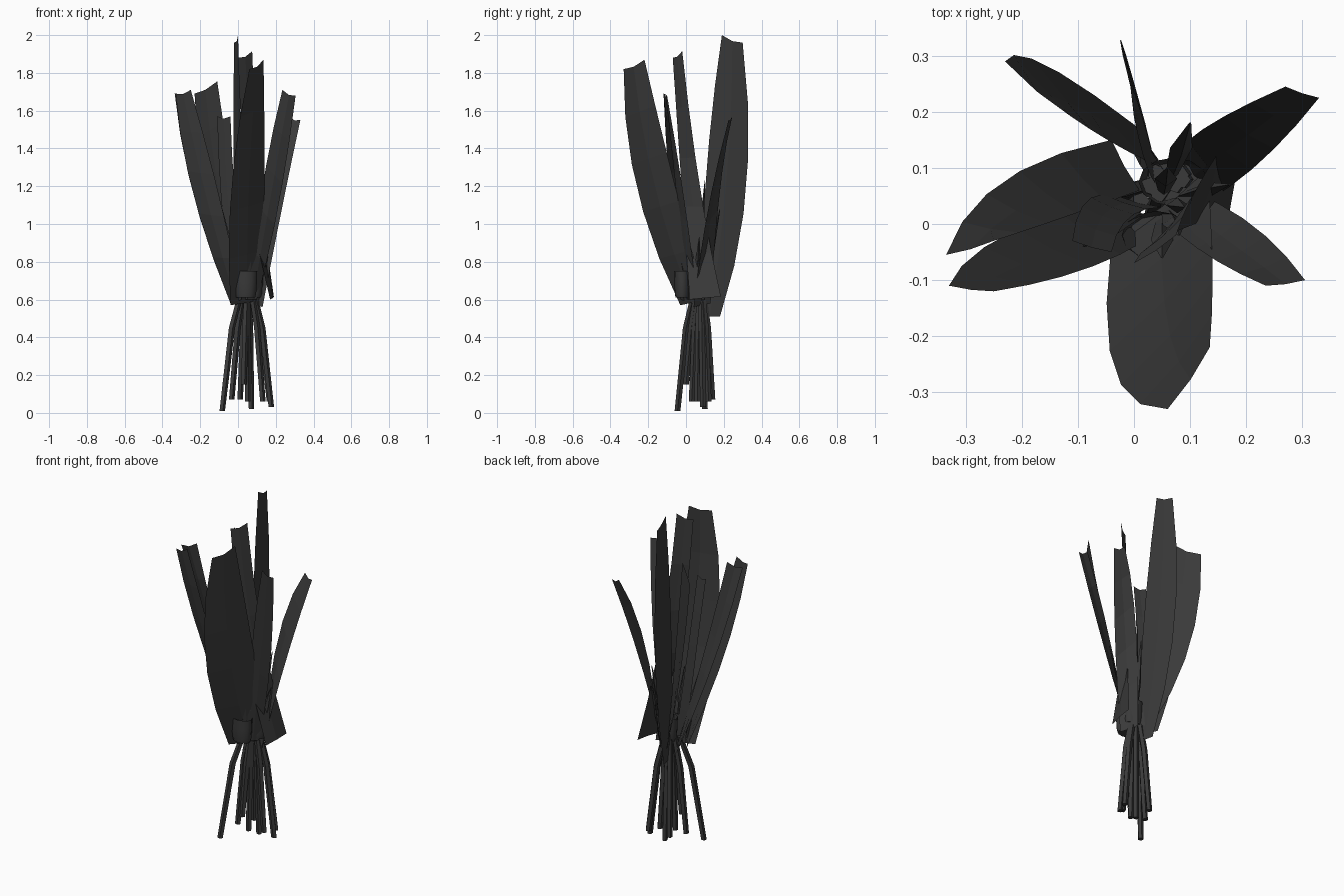
import bpy
import bmesh
import math
from mathutils import Vector

if "Cube" in bpy.data.objects:
    bpy.data.objects.remove(bpy.data.objects["Cube"], do_unlink=True)

# One dark colour for the whole dried bundle
charcoal = bpy.data.materials.new("charcoal")
charcoal.use_nodes = True
charcoal.diffuse_color = (0.042, 0.042, 0.042, 1)
shader = next(n for n in charcoal.node_tree.nodes if n.type == "BSDF_PRINCIPLED")
shader.inputs["Base Color"].default_value = charcoal.diffuse_color
shader.inputs["Roughness"].default_value = 0.9


def make_object(name, bm):
    """Turn a bmesh into a named object with the shared material."""
    mesh = bpy.data.meshes.new(name)
    bm.to_mesh(mesh)
    bm.free()
    mesh.materials.append(charcoal)
    obj = bpy.data.objects.new(name, mesh)
    bpy.context.collection.objects.link(obj)
    return obj


def through(points, t):
    """Point on the smooth arc through three given points."""
    start, middle, end = (Vector(p) for p in points)
    return (start * (1 - t) * (1 - 2 * t) + middle * 4 * t * (1 - t)
            + end * t * (2 * t - 1))


def bridge(bm, rows, closed=False):
    """Join neighbouring rows of vertices with quads."""
    for lower, upper in zip(rows, rows[1:]):
        count = len(lower)
        for i in range(count if closed else count - 1):
            j = (i + 1) % count
            bm.faces.new((lower[i], lower[j], upper[j], upper[i]))


def leaf(name, left_edge, right_edge, steps=5):
    """Thin blade between two arched edges, cupped slightly along its middle."""
    bm = bmesh.new()
    rows = []
    for k in range(steps + 1):
        t = k / steps
        left, right = through(left_edge, t), through(right_edge, t)
        along = through(left_edge, t + 0.05) - through(left_edge, t - 0.05)
        across = right - left
        cup = across.cross(along).normalized() * across.length * 0.03
        notch = Vector((0, 0, -0.012)) if k == steps else Vector()
        middle = (left + right) / 2 + cup + notch
        rows.append([bm.verts.new(p) for p in (left, middle, right)])
    bridge(bm, rows)
    return make_object(name, bm)


def tapered_tube(name, rings, sides, squash=1.0, bottom=True, top=True):
    """Loft through rings given as (centre, radius)."""
    bm = bmesh.new()
    rows = []
    for centre, radius in rings:
        row = []
        for i in range(sides):
            a = math.tau * i / sides
            offset = Vector((math.cos(a), math.sin(a) * squash, 0)) * radius
            row.append(bm.verts.new(Vector(centre) + offset))
        rows.append(row)
    bridge(bm, rows, closed=True)
    if bottom:
        bm.faces.new(rows[0][::-1])
    if top:
        bm.faces.new(rows[-1])
    return make_object(name, bm)


# Large leaves: base, middle and tip of each edge
leaf("front_leaf",
     [(-0.04, -0.03, 0.57), (-0.035, -0.26, 1.19), (0.06, -0.33, 1.82)],
     [(0.13, 0.1, 0.6), (0.14, -0.07, 1.25), (0.135, -0.22, 1.87)])
leaf("back_leaf",
     [(0.04, 0.07, 0.51), (0.02, 0.11, 1.3), (0, 0.19, 2)],
     [(0.02, 0.18, 0.51), (-0.02, 0.32, 1.2), (-0.02, 0.3, 1.96)])
leaf("front_left_leaf",
     [(0.05, 0.01, 0.6), (0.13, -0.055, 1.2), (0.235, -0.11, 1.71)],
     [(0.1, 0.06, 0.6), (0.215, -0.005, 1.1), (0.305, -0.1, 1.68)])
leaf("back_left_leaf",
     [(0.08, 0.13, 0.58), (0.14, 0.18, 1.18), (0.27, 0.245, 1.57)],
     [(0.13, 0.04, 0.56), (0.23, 0.115, 1.07), (0.33, 0.225, 1.55)])
leaf("back_right_leaf",
     [(0.01, 0.17, 0.6), (-0.16, 0.285, 1.12), (-0.23, 0.29, 1.69)],
     [(0.05, 0.1, 0.6), (-0.03, 0.14, 1.2), (-0.11, 0.19, 1.755)])
leaf("outer_right_leaf",
     [(-0.04, 0.15, 0.58), (-0.235, 0.075, 1.15), (-0.335, -0.055, 1.69)],
     [(0.01, 0.06, 0.6), (-0.13, 0.01, 1.17), (-0.25, -0.03, 1.71)])
leaf("inner_right_leaf",
     [(-0.04, 0.05, 0.58), (-0.24, -0.025, 1.17), (-0.33, -0.11, 1.69)],
     [(0.02, -0.03, 0.6), (-0.1, -0.085, 1.15), (-0.25, -0.12, 1.71)])
leaf("short_middle_leaf",
     [(-0.03, 0.05, 0.6), (-0.085, 0.04, 1.08), (-0.11, -0.03, 1.57)],
     [(0.05, 0.03, 0.6), (-0.01, 0.01, 1.08), (-0.04, -0.05, 1.57)])
leaf("tall_middle_leaf",
     [(0.17, 0.02, 0.6), (0.05, -0.025, 1.22), (0, -0.07, 1.88)],
     [(0.19, 0.185, 0.615), (0.115, 0.07, 1.22), (0.075, -0.02, 1.915)])

# Seed cups nestled at the foot of the leaves
for cup_name, x, y in (("front_cup", 0.04, -0.02), ("back_cup", 0.07, 0.075)):
    profile = ((0.61, 0.05), (0.63, 0.056), (0.69, 0.06), (0.75, 0.062))
    cup = tapered_tube(cup_name, [((x, y, z), r) for z, r in profile],
                       sides=12, squash=0.7, top=False)
    for face in cup.data.polygons:
        face.use_smooth = len(face.vertices) == 4

# Pointed shoots rising from the cups
shoot_tips = [
    (0.05, -0.06, 1), (0.08, -0.02, 0.95), (0.09, 0.03, 1.06),
    (0.1, 0.18, 1.08), (0.06, 0.1, 1.23), (0.17, 0.07, 0.93),
    (-0.09, -0.04, 1.1),
]
for number, tip in enumerate(shoot_tips, 1):
    tip = Vector(tip)
    foot = Vector((0.05, 0.04, 0.6)).lerp(Vector((tip.x, tip.y, 0.6)), 0.3)
    rings = [(foot, 0.01), (foot.lerp(tip, 0.55), 0.02), (tip, 0.002)]
    tapered_tube(f"shoot_{number}", rings, sides=4, squash=0.7)

# Stems gathered at the neck and splayed at the foot
stem_feet = [
    (-0.085, -0.045, 0.01), (-0.035, 0.05, 0.07), (0.01, 0.14, 0.07),
    (0.03, 0, 0.15), (0.05, 0.03, 0.06), (0.07, 0.1, 0.02),
    (0.13, 0.06, 0.06), (0.175, 0.09, 0.03), (0.165, 0.12, 0.06),
]
neck = Vector((0.05, 0.075, 0.45))
for number, foot in enumerate(stem_feet, 1):
    foot = Vector(foot)
    bend = neck.lerp(Vector((foot.x, foot.y, neck.z)), 0.62)
    crown = neck.lerp(bend, 0.45) + Vector((0, 0, 0.18))
    tapered_tube(f"stem_{number}", [(foot, 0.016), (bend, 0.018), (crown, 0.016)],
                 sides=5)
